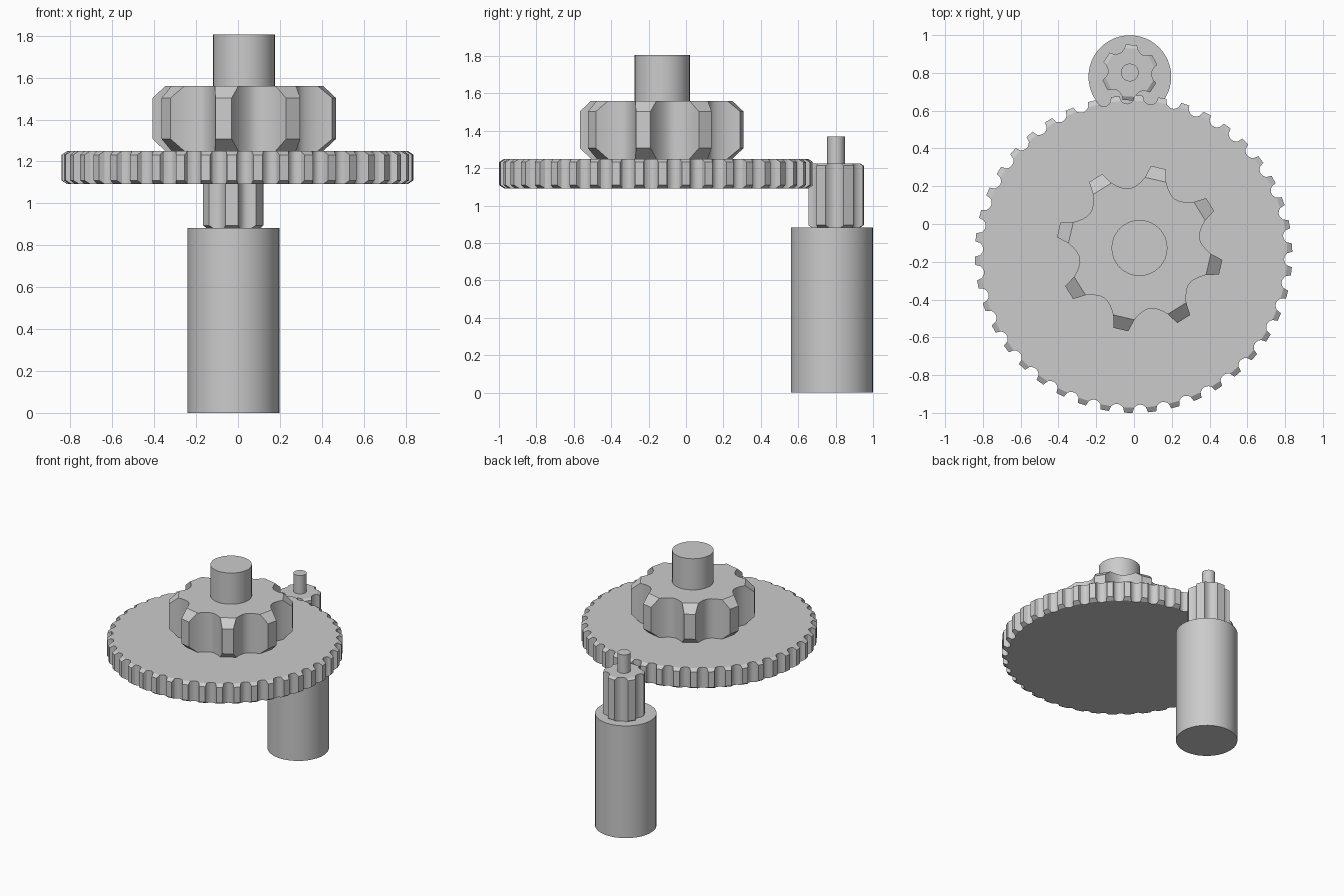
import bpy, bmesh, math
from math import sin, cos, pi, radians

if "Cube" in bpy.data.objects:
    bpy.data.objects.remove(bpy.data.objects["Cube"])


def finish(name, bm):
    bmesh.ops.recalc_face_normals(bm, faces=bm.faces)
    me = bpy.data.meshes.new(name)
    bm.to_mesh(me)
    bm.free()
    ob = bpy.data.objects.new(name, me)
    bpy.context.collection.objects.link(ob)
    bpy.ops.object.select_all(action='DESELECT')
    ob.select_set(True)
    bpy.context.view_layer.objects.active = ob
    bpy.ops.object.shade_smooth_by_angle(angle=radians(30))
    return ob


def cylinder(name, x, y, z0, z1, r, sides=32):
    bm = bmesh.new()
    bmesh.ops.create_cone(bm, cap_ends=True, segments=sides, radius1=r, radius2=r, depth=z1 - z0)
    bmesh.ops.translate(bm, verts=bm.verts, vec=(x, y, (z0 + z1) / 2))
    return finish(name, bm)


def gear(name, x, y, z0, z1, teeth, phase, valley, base, tip, base_w, tip_w, chamfer, seg=6):
    """Scalloped prism whose tooth faces are pulled out into tapered blocks."""
    bm = bmesh.new()
    pitch = 2 * pi / teeth
    half = math.asin(base_w / 2 / base)
    pts, tooth_start = [], []
    for i in range(teeth):
        c = radians(phase) + i * pitch
        tooth_start.append((len(pts), c))
        pts.append((base, c - half))
        for k in range(seg):
            t = k / seg
            r = base - (base - valley) * sin(pi * t) ** 0.8
            pts.append((r, c + half + t * (pitch - 2 * half)))

    def ring(z):
        return [bm.verts.new((x + r * cos(a), y + r * sin(a), z)) for r, a in pts]
    lo, hi = ring(z0), ring(z1)
    n = len(pts)
    starts = {s for s, _ in tooth_start}
    bm.faces.new(lo[::-1])
    bm.faces.new(hi)
    # scalloped walls
    for i in range(n):
        if i not in starts:
            j = (i + 1) % n
            bm.faces.new((lo[i], lo[j], hi[j], hi[i]))
    # tapered teeth
    for s, c in tooth_start:
        outer = []
        for side, z in ((-1, z0 + chamfer), (1, z0 + chamfer), (1, z1 - chamfer), (-1, z1 - chamfer)):
            w = side * tip_w / 2
            outer.append(bm.verts.new((x + tip * cos(c) - w * sin(c), y + tip * sin(c) + w * cos(c), z)))
        inner = [lo[s], lo[s + 1], hi[s + 1], hi[s]]
        for k in range(4):
            m = (k + 1) % 4
            bm.faces.new((inner[k], inner[m], outer[m], outer[k]))
        bm.faces.new(outer)
    return finish(name, bm)


# motor body, its pinion and the pinion's shaft
cylinder("motor_body", -0.022, 0.78, 0, 0.883, 0.219, 48)
gear("motor_pinion", -0.022, 0.802, 0.883, 1.225, 6, 87, 0.115, 0.132, 0.147, 0.07, 0.06, 0.012)
cylinder("motor_shaft", -0.022, 0.802, 1.225, 1.37, 0.047)

# large wheel with the small gear and output shaft stacked on it
gear("large_gear", -0.002, -0.16, 1.092, 1.25, 42, 2.4, 0.797, 0.813, 0.84, 0.058, 0.044, 0.018)
gear("small_gear", 0.03, -0.13, 1.25, 1.56, 8, 32, 0.322, 0.378, 0.44, 0.115, 0.08, 0.057, 8)
cylinder("output_shaft", 0.029, -0.127, 1.56, 1.805, 0.148)
